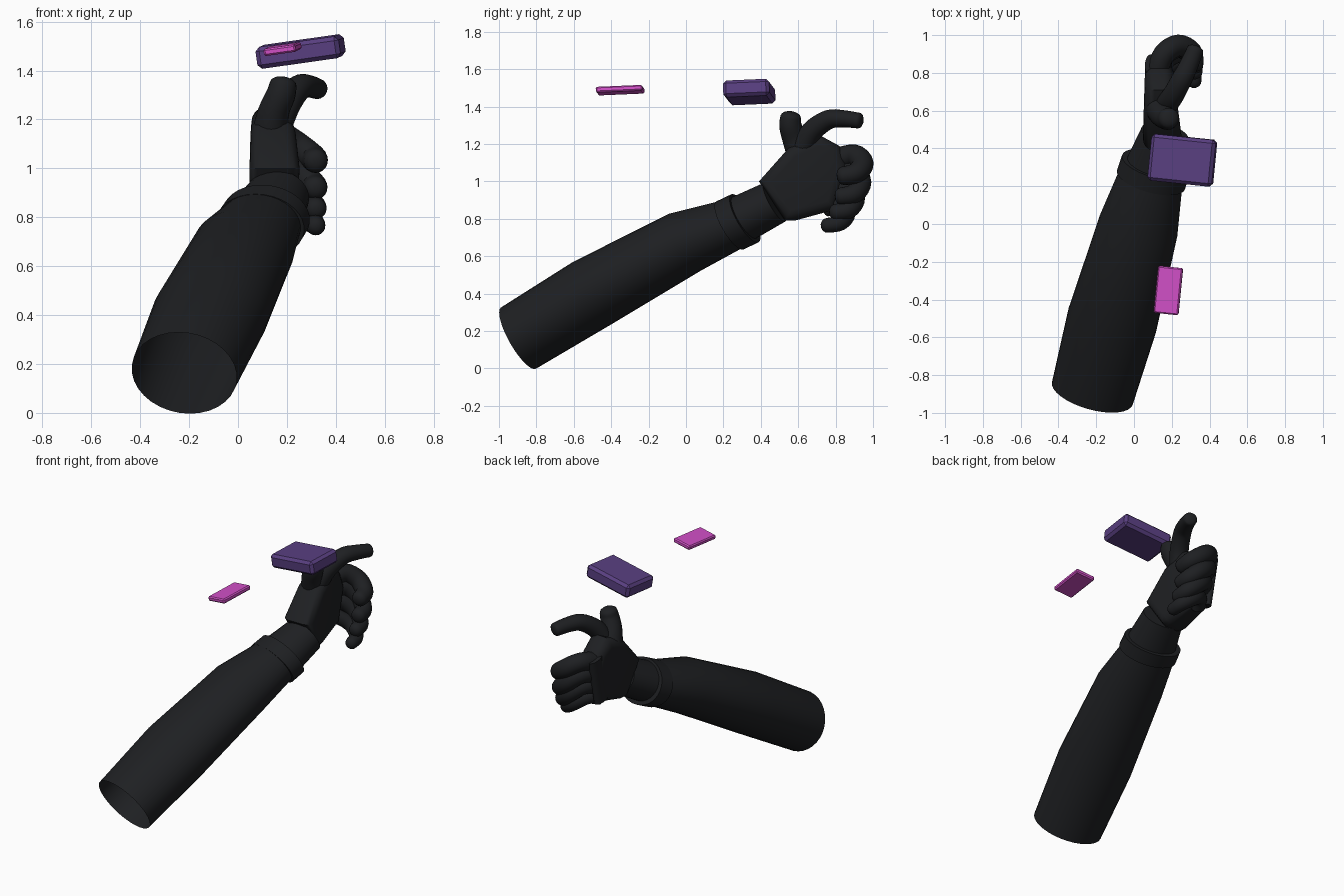
import bpy, bmesh, math
from mathutils import Vector, Euler

if "Cube" in bpy.data.objects:
    bpy.data.objects.remove(bpy.data.objects["Cube"])


def material(name, rgb):
    m = bpy.data.materials.new(name)
    m.diffuse_color = (*rgb, 1)
    m.use_nodes = True
    m.node_tree.nodes["Principled BSDF"].inputs["Base Color"].default_value = m.diffuse_color
    return m


BLACK = material("black_fabric", (0.013, 0.014, 0.016))
PURPLE = material("purple", (0.1, 0.05, 0.22))
PINK = material("pink", (0.64, 0.08, 0.57))


def finish(name, bm, mat, angle=40):
    bmesh.ops.recalc_face_normals(bm, faces=bm.faces[:])
    me = bpy.data.meshes.new(name)
    bm.to_mesh(me)
    bm.free()
    me.materials.append(mat)
    ob = bpy.data.objects.new(name, me)
    bpy.context.collection.objects.link(ob)
    bpy.ops.object.select_all(action='DESELECT')
    ob.select_set(True)
    bpy.context.view_layer.objects.active = ob
    bpy.ops.object.shade_smooth_by_angle(angle=math.radians(angle))
    return ob


def catmull(pts, n):
    """Smooth a list of (x, y, z, ru, rv) points."""
    out = []
    for i in range(len(pts) - 1):
        p0, p1 = pts[max(i - 1, 0)], pts[i]
        p2, p3 = pts[i + 1], pts[min(i + 2, len(pts) - 1)]
        for k in range(n):
            t = k / n
            out.append([0.5 * (2 * b + (c - a) * t + (2 * a - 5 * b + 4 * c - d) * t * t
                               + (3 * b - a - 3 * c + d) * t ** 3)
                        for a, b, c, d in zip(p0, p1, p2, p3)])
    return out + [list(pts[-1])]


def tube(name, pts, smooth=1, sides=32, ref=(0, 0, 1), axis=None, dome=0, cap_start=True):
    """Elliptical tube along a path, with an optional domed tip."""
    pts = catmull(pts, smooth)
    ref = Vector(ref)
    bm = bmesh.new()
    rings = []
    P = [Vector(p[:3]) for p in pts]

    def ring(c, t, ru, rv):
        u = t.cross(ref).normalized()
        v = u.cross(t).normalized()
        rings.append([bm.verts.new(c + u * ru * math.cos(a) + v * rv * math.sin(a))
                      for a in (2 * math.pi * k / sides for k in range(sides))])

    for i, p in enumerate(pts):
        t = Vector(axis) if axis else P[min(i + 1, len(P) - 1)] - P[max(i - 1, 0)]
        t.normalize()
        ring(P[i], t, p[3], p[4])
    if dome:
        for a in (25, 50, 72):
            s, c = math.sin(math.radians(a)), math.cos(math.radians(a))
            ring(P[-1] + t * dome * s, t, pts[-1][3] * c, pts[-1][4] * c)
    for A, B in zip(rings, rings[1:]):
        for k in range(sides):
            j = (k + 1) % sides
            bm.faces.new((A[k], A[j], B[j], B[k]))
    if cap_start:
        bm.faces.new(rings[0])
    bm.faces.new(rings[-1])
    return finish(name, bm, BLACK)


ARM = (0.24, 0.855, 0.47)

# Sleeve (open at the elbow), cuff band and wrist
tube("sleeve", [(-0.22, -0.895, 0.163, 0.222, 0.188), (-0.115, -0.51, 0.398, 0.24, 0.195),
                (0.025, -0.007, 0.675, 0.212, 0.174), (0.085, 0.225, 0.765, 0.175, 0.142),
                (0.11, 0.30, 0.80, 0.165, 0.135)], axis=ARM, cap_start=False)
tube("cuff", [(0.09, 0.235, 0.765, 0.187, 0.147), (0.115, 0.315, 0.803, 0.185, 0.147)], axis=ARM)
tube("wrist", [(0.1, 0.26, 0.78, 0.165, 0.13), (0.165, 0.475, 0.89, 0.13, 0.118)], axis=ARM)

# Palm: side outline given thickness and rounded edges
outline = [(0.39, 1.0), (0.53, 0.79), (0.58, 0.79), (0.80, 0.85),
           (0.87, 1.08), (0.82, 1.19), (0.71, 1.25), (0.55, 1.18)]
bm = bmesh.new()
sides = []
for side in (0, 1):
    row = []
    for y, z in outline:
        taper = (y - 0.4) / 0.47
        x = 0.26 - 0.06 * taper if side else 0.045 + 0.015 * taper
        row.append(bm.verts.new((x, y, z)))
    sides.append(row)
    bm.faces.new(row)
for k in range(len(outline)):
    j = (k + 1) % len(outline)
    bm.faces.new((sides[0][k], sides[0][j], sides[1][j], sides[1][k]))
rim = [e for e in bm.edges if len({v in sides[0] for v in e.verts}) == 1]
bmesh.ops.bevel(bm, geom=rim, offset=0.055, offset_type='OFFSET', segments=4,
                profile=0.5, affect='EDGES', clamp_overlap=True)
finish("palm", bm, BLACK, 50)

# Knuckle guard across the back of the hand
tube("knuckle_guard", [(0.09, 0.775, 0.86, 0.06, 0.032), (0.09, 0.84, 1.16, 0.06, 0.032)],
     ref=(1, 0, 0), sides=20)

# Four curled fingers, stacked from the index down
for i, (tip_z, reach, r) in enumerate([(1.03, 0.0, 0.058), (0.92, -0.01, 0.056),
                                       (0.835, -0.04, 0.052), (0.765, -0.085, 0.046)]):
    kz = 1.12 - 0.088 * i
    ky = 0.80 - 0.018 * i
    tube("finger_%d" % (i + 1),
         [(0.12, ky, kz, r, r), (0.16, 0.90 + reach, kz + 0.02, r, r),
          (0.235, 0.945 + reach, (kz + tip_z) / 2 + 0.02, r, r * 1.02),
          (0.305, 0.91 + reach, tip_z + 0.015, r * 0.95, r * 0.95),
          (0.318, 0.84 + reach, tip_z, r * 0.85, r * 0.85)],
         smooth=4, sides=20, dome=0.035)

# Raised thumb stub and the long forward digit
tube("thumb_base", [(0.13, 0.62, 1.14, 0.08, 0.075), (0.145, 0.58, 1.23, 0.066, 0.064),
                    (0.175, 0.558, 1.30, 0.06, 0.06), (0.185, 0.56, 1.345, 0.055, 0.055)],
     smooth=3, sides=20, ref=(1, 0, 0), dome=0.03)
tube("thumb", [(0.16, 0.62, 1.17, 0.06, 0.06), (0.20, 0.67, 1.265, 0.058, 0.058),
               (0.25, 0.76, 1.33, 0.055, 0.052), (0.29, 0.84, 1.335, 0.05, 0.046),
               (0.325, 0.925, 1.325, 0.044, 0.042)],
     smooth=4, sides=20, dome=0.02)


# Floating bevelled panels
def panel(name, loc, size, rot, bevel, mat):
    bm = bmesh.new()
    bmesh.ops.create_cube(bm, size=1)
    for v in bm.verts:
        v.co = Vector([c * s for c, s in zip(v.co, size)])
    bmesh.ops.bevel(bm, geom=bm.edges[:], offset=bevel, segments=1, affect='EDGES')
    ob = finish(name, bm, mat, 20)
    ob.location = loc
    ob.rotation_euler = Euler([math.radians(a) for a in rot])


panel("large_panel", (0.256, 0.338, 1.478), (0.345, 0.248, 0.09), (2.5, -8, -6), 0.017, PURPLE)
panel("small_panel", (0.182, -0.352, 1.488), (0.132, 0.25, 0.03), (2.5, -8, -6), 0.007, PINK)
